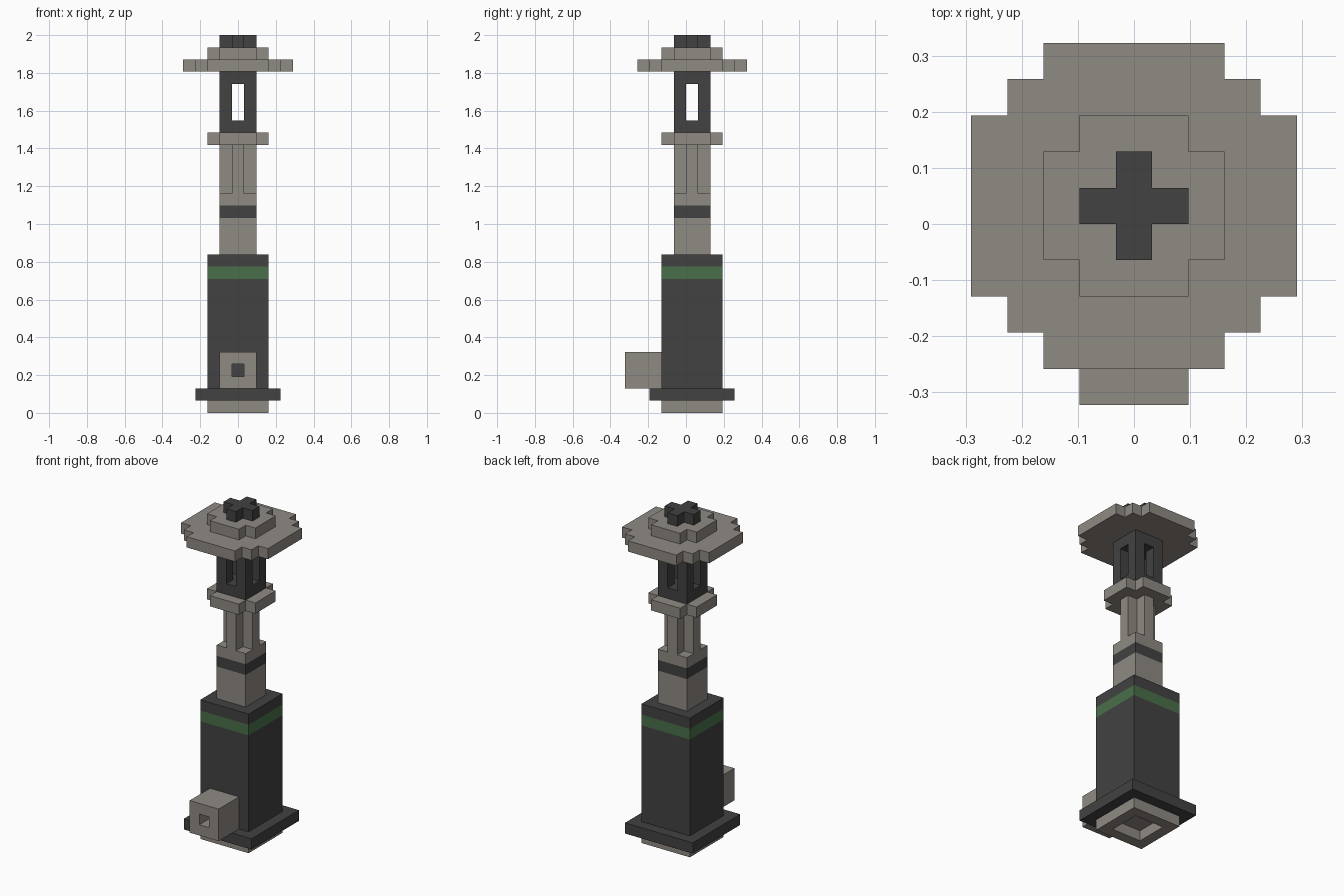
import bpy
import bmesh
from mathutils import Vector

cube = bpy.data.objects.get("Cube")
if cube:
    bpy.data.objects.remove(cube, do_unlink=True)

U = 2 / 31        # one block
CY = 0.5 * U      # tower axis sits slightly behind the centre


def material(name, rgb):
    m = bpy.data.materials.new(name)
    m.use_nodes = True
    m.diffuse_color = (*rgb, 1)
    m.node_tree.nodes["Principled BSDF"].inputs["Base Color"].default_value = (*rgb, 1)
    return m


STONE = material("warm grey stone", (0.275, 0.252, 0.226))
DARK = material("dark grey", (0.054, 0.054, 0.054))
GREEN = material("green band", (0.067, 0.162, 0.067))


def finish(bm, name, mats):
    bmesh.ops.recalc_face_normals(bm, faces=bm.faces)
    mesh = bpy.data.meshes.new(name)
    bm.to_mesh(mesh)
    bm.free()
    for m in mats:
        mesh.materials.append(m)
    obj = bpy.data.objects.new(name, mesh)
    bpy.context.collection.objects.link(obj)
    return obj


def prism(name, quadrant, z0, z1, mat, cx=0, cy=CY):
    """Extrude an outline given by one quadrant's corners, in blocks."""
    q = quadrant
    outline = (q + [(-x, y) for x, y in reversed(q)]
               + [(-x, -y) for x, y in q] + [(x, -y) for x, y in reversed(q)])
    bm = bmesh.new()
    face = bm.faces.new([bm.verts.new((cx + x * U, cy + y * U, z0 * U)) for x, y in outline])
    ext = bmesh.ops.extrude_face_region(bm, geom=[face], use_keep_orig=True)
    top = [e for e in ext["geom"] if isinstance(e, bmesh.types.BMVert)]
    bmesh.ops.translate(bm, verts=top, vec=(0, 0, (z1 - z0) * U))
    return finish(bm, name, [mat])


def recessed_box(name, center, size, side, depth, mat, floor_mat):
    """Box with a square recess, one block in from the rim, on one side."""
    side = Vector(side)
    bm = bmesh.new()
    bmesh.ops.create_cube(bm, size=1)
    bmesh.ops.scale(bm, vec=Vector(size) * U, verts=bm.verts)
    bmesh.ops.translate(bm, vec=center, verts=bm.verts)
    bm.normal_update()
    face = max(bm.faces, key=lambda f: f.normal.dot(side))
    bmesh.ops.inset_region(bm, faces=[face], thickness=U, use_even_offset=True)
    inner = bmesh.ops.extrude_face_region(bm, geom=[face])["geom"]
    if face.is_valid:
        bmesh.ops.delete(bm, geom=[face], context='FACES_ONLY')
    bmesh.ops.translate(bm, vec=-side * depth * U,
                        verts=[e for e in inner if isinstance(e, bmesh.types.BMVert)])
    for f in inner:
        if isinstance(f, bmesh.types.BMFace):
            f.material_index = 1
    return finish(bm, name, [mat, floor_mat])


def square(half):
    return [(half, half)]


CROSS = [(1.5, 0.5), (0.5, 0.5), (0.5, 1.5)]
COLLAR = [(2.5, 1.5), (1.5, 1.5), (1.5, 2.5)]
DISC = [(4.5, 2.5), (3.5, 2.5), (3.5, 3.5), (2.5, 3.5), (2.5, 4.5)]

# Foot, hollow underneath
recessed_box("foot", (0, CY, 0.5 * U), (5, 5, 1), (0, 0, -1), 0.97, STONE, STONE)

# Stacked parts: name, outline, bottom and top in blocks, colour
stack = [
    ("base_plate", square(3.5), 1, 2, DARK),
    ("lower_body", square(2.5), 2, 11, DARK),
    ("body_band", square(2.5), 11, 12, GREEN),
    ("body_cap", square(2.5), 12, 13, DARK),
    ("neck", square(1.5), 13, 16, STONE),
    ("neck_band", square(1.5), 16, 17, DARK),
    ("neck_cap", square(1.5), 17, 18, STONE),
    ("cross_column", CROSS, 18, 22, STONE),
    ("collar", COLLAR, 22, 23, STONE),
    ("lantern_floor", square(1.5), 23, 24, DARK),
    ("lantern_ceiling", square(1.5), 27, 28, DARK),
    ("roof_disc", DISC, 28, 29, STONE),
    ("roof_step", COLLAR, 29, 30, STONE),
    ("finial", CROSS, 30, 31, DARK),
]
for part in stack:
    prism(*part)

# Lantern corner posts
for sx, x_name in ((-1, "right"), (1, "left")):
    for sy, y_name in ((-1, "front"), (1, "back")):
        prism(f"lantern_post_{y_name}_{x_name}", square(0.5), 24, 27, DARK,
              sx * U, CY + sy * U)

# Front spout with a square bore
recessed_box("front_spout", (0, -3.5 * U, 3.5 * U), (3, 3, 3), (0, -1, 0), 2.97, STONE, DARK)
